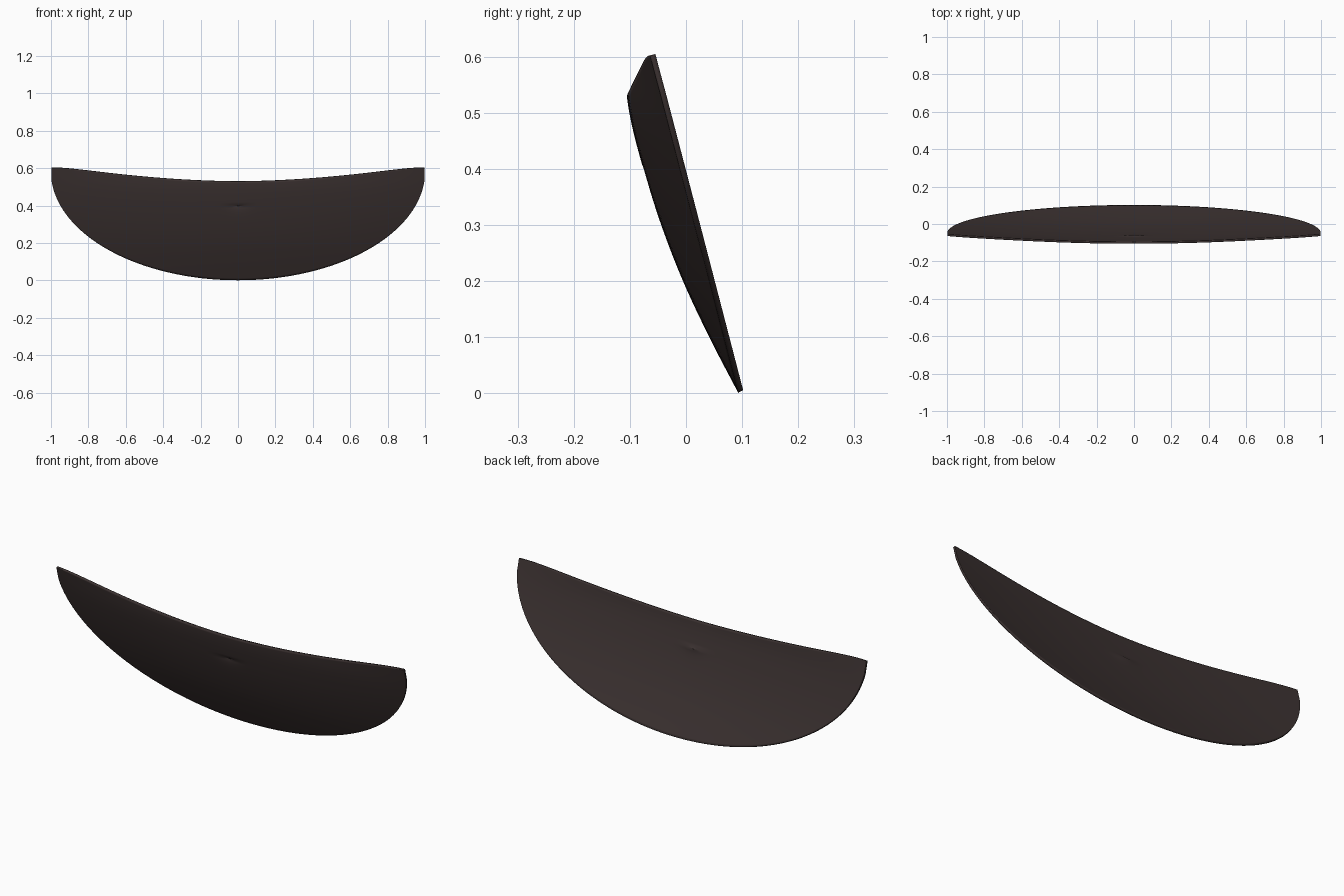
import bpy, bmesh, math

if "Cube" in bpy.data.objects:
    bpy.data.objects.remove(bpy.data.objects["Cube"])

NX, NZ = 96, 48


def lerp_table(pts, v):
    # smooth Catmull-Rom lookup through evenly spaced values
    n = len(pts) - 1
    f = min(max(v, 0), 1) * n
    i = min(int(f), n - 1)
    t = f - i
    p1, p2 = pts[i], pts[i + 1]
    p0 = pts[i - 1] if i > 0 else 2 * p1 - p2
    p3 = pts[i + 2] if i + 2 <= n else 2 * p2 - p1
    return 0.5 * (2 * p1 + (p2 - p0) * t + (2 * p0 - 5 * p1 + 4 * p2 - p3) * t * t
                  + (3 * p1 - p0 - 3 * p2 + p3) * t ** 3)


# centre-line depth of the shell at z = 0, 0.1 ... 0.6
CENTRE = [0.099, 0.047, 0.0, -0.039, -0.071, -0.096, -0.108]


def rim_y(z):
    return 0.099 - 0.262 * z


def shell_y(x, z):
    half = math.sqrt(max(1 - ((0.585 - min(z, 0.585)) / 0.585) ** 2, 1e-6))
    k = min(abs(x) / half, 1)
    bulge = rim_y(z) - lerp_table(CENTRE, z / 0.6)
    y = rim_y(z) - bulge * (1 - k ** 2)
    # small pinched crease at the middle
    d = z - 0.402 - 0.3 * x * x
    if d < 0:
        y += 0.010 * math.exp(-(x / 0.05) ** 2) * math.exp(d / 0.018)
    return y


# curved shell panel: half-ellipse below, shallow dip along the top
bm = bmesh.new()
rows = []
for i in range(NX + 1):
    x = math.sin(math.pi * (i / NX - 0.5)) * 0.997
    low = 0.585 - 0.582 * math.sqrt(max(1 - x * x, 0))
    top = 0.53 + 0.087 * abs(x) ** 1.8 - 0.014 * abs(x) ** 12
    low = min(low, top - 0.02)
    rows.append([])
    for j in range(NZ + 1):
        z = low + (top - low) * j / NZ
        rows[-1].append(bm.verts.new((x, shell_y(x, z), z)))
for a, b in zip(rows, rows[1:]):
    for j in range(NZ):
        bm.faces.new((a[j], b[j], b[j + 1], a[j + 1]))
mesh = bpy.data.meshes.new("curved_shell")
bm.to_mesh(mesh)
bm.free()
shell = bpy.data.objects.new("curved_shell", mesh)
bpy.context.collection.objects.link(shell)

# thin sheet thickness with a slightly softened rim
solid = shell.modifiers.new("thickness", 'SOLIDIFY')
solid.thickness = 0.010
solid.offset = 0

# dark brown finish
mat = bpy.data.materials.new("dark_brown")
mat.diffuse_color = (0.045, 0.032, 0.031, 1)
mat.use_nodes = True
mat.node_tree.nodes["Principled BSDF"].inputs["Base Color"].default_value = mat.diffuse_color
mesh.materials.append(mat)

bpy.context.view_layer.objects.active = shell
shell.select_set(True)
bpy.ops.object.shade_smooth_by_angle(angle=math.radians(40))
